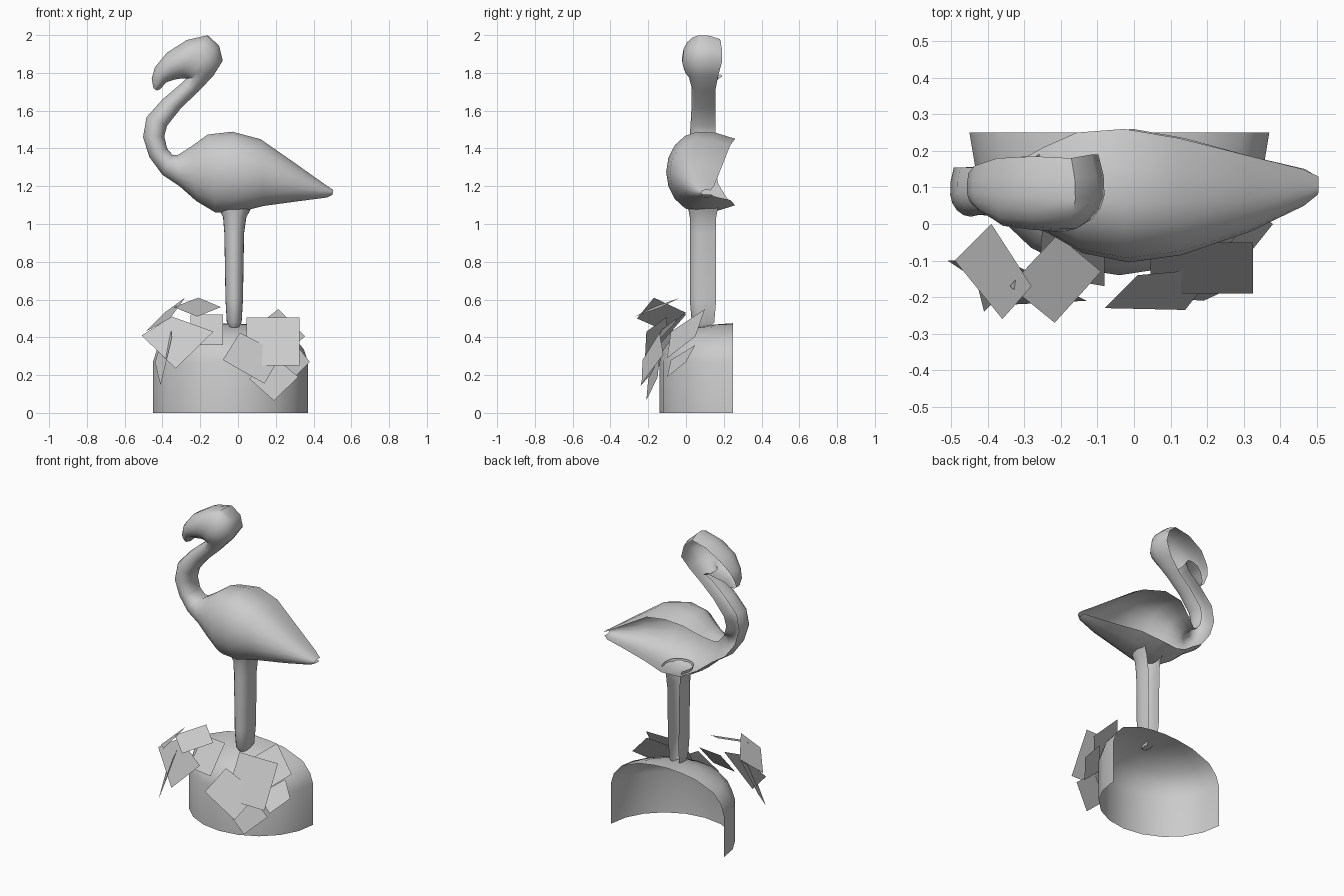
import bpy, math


def make(name, verts, faces, smooth=True):
    me = bpy.data.meshes.new(name)
    me.from_pydata(verts, [], faces)
    ob = bpy.data.objects.new(name, me)
    bpy.context.collection.objects.link(ob)
    bpy.context.view_layer.objects.active = ob
    ob.select_set(True)
    if smooth:
        bpy.ops.object.shade_smooth_by_angle(angle=math.radians(50))
    ob.select_set(False)
    return ob


def strip_faces(rows, cols):
    return [(r * cols + c, r * cols + c + 1, (r + 1) * cols + c + 1, (r + 1) * cols + c)
            for r in range(rows - 1) for c in range(cols - 1)]


def open_loft(name, rings, n=12, spread=125):
    """Loft of C-shaped sections, open towards +y.
    Ring: px, pz, qx, qz (the two outline points), front y, back edge y."""
    a = math.radians(spread)
    verts = []
    for px, pz, qx, qz, yf, yb in rings:
        yc = 0.5 * (yf + yb)
        for i in range(n + 1):
            t = -a + 2 * a * i / n
            k = 0.5 + 0.5 * math.sin(t)
            c = math.cos(t)
            y = yc - (yc - yf) * c if c > 0 else yc + (yb - yc) * c / math.cos(a)
            verts.append((px + (qx - px) * k, y, pz + (qz - pz) * k))
    return make(name, verts, strip_faces(len(rings), n + 1))


# Body, from the tail to the chest, then neck and head in one sweep
open_loft("bird_body", [
    (0.505, 1.18, 0.50, 1.155, 0.08, 0.13),
    (0.46, 1.21, 0.47, 1.14, 0.05, 0.15),
    (0.32, 1.31, 0.32, 1.12, -0.02, 0.185),
    (0.12, 1.45, 0.14, 1.095, -0.085, 0.235),
    (-0.03, 1.49, 0.00, 1.06, -0.105, 0.26),
    (-0.16, 1.475, -0.12, 1.06, -0.08, 0.25),
    (-0.25, 1.41, -0.22, 1.12, -0.025, 0.21),
    (-0.32, 1.365, -0.31, 1.20, 0.01, 0.17),
    (-0.345, 1.365, -0.40, 1.26, 0.02, 0.16),
    (-0.375, 1.40, -0.47, 1.355, 0.025, 0.155),
    (-0.39, 1.465, -0.503, 1.46, 0.02, 0.155),
    (-0.375, 1.52, -0.485, 1.565, 0.025, 0.155),
    (-0.30, 1.615, -0.40, 1.66, 0.03, 0.155),
    (-0.21, 1.70, -0.30, 1.745, 0.03, 0.155),
    (-0.13, 1.785, -0.275, 1.77, 0.015, 0.17),
    (-0.08, 1.865, -0.275, 1.77, -0.01, 0.19),
    (-0.10, 1.945, -0.28, 1.77, -0.02, 0.19),
    (-0.16, 2.0, -0.285, 1.77, -0.02, 0.18),
    (-0.27, 1.975, -0.30, 1.77, -0.015, 0.185),
    (-0.377, 1.907, -0.34, 1.763, -0.005, 0.18),
    (-0.44, 1.83, -0.38, 1.75, 0.03, 0.16),
    (-0.457, 1.77, -0.41, 1.715, 0.05, 0.14),
    (-0.448, 1.72, -0.43, 1.706, 0.075, 0.115)])

# Leg
open_loft("leg", [
    (-0.105, 1.09, 0.075, 1.09, 0.01, 0.17),
    (-0.08, 1.035, 0.045, 1.035, 0.02, 0.16),
    (-0.073, 0.95, 0.033, 0.95, 0.02, 0.16),
    (-0.067, 0.60, 0.027, 0.60, 0.02, 0.16),
    (-0.06, 0.48, 0.02, 0.48, 0.03, 0.15),
    (-0.04, 0.445, 0.00, 0.445, 0.06, 0.12)], n=10)

# Mound: half dome, open at the back and underneath
levels = [(1, 0), (1, 0.27), (0.95, 0.335), (0.82, 0.40), (0.5, 0.452), (0.25, 0.468), (0, 0.475)]
seg = 10
verts = []
for s, z in levels:
    for i in range(seg + 1):
        t = math.pi * i / seg
        verts.append((-0.04 - 0.41 * s * math.cos(t), 0.25 - 0.39 * s * math.sin(t), z))
mound = make("mound", verts, strip_faces(len(levels), seg + 1))
mound.data.validate()

# Leaves: four-cornered flat cards in two clusters
right_leaves = [
    [(.045, -.05, .505), (.325, -.05, .505), (.325, -.19, .25), (.045, -.19, .25)],
    [(.01, -.14, .425), (-.08, -.23, .28), (.14, -.235, .155), (.23, -.12, .31)],
    [(.19, -.21, .065), (.06, -.20, .18), (.19, -.14, .30), (.32, -.15, .19)],
    [(.214, .10, .55), (.355, .05, .405), (.22, -.10, .29), (.06, -.08, .43)],
    [(.38, 0, .27), (.31, .05, .36), (.20, -.08, .28), (.30, -.10, .19)]]
left_leaves = [
    [(-.35, -.10, .51), (-.51, -.10, .41), (-.33, -.22, .235), (-.13, -.21, .43)],
    [(-.09, -.13, .56), (-.217, -.27, .51), (-.34, -.17, .56), (-.21, -.03, .61)],
    [(-.39, 0, .53), (-.49, -.10, .43), (-.36, -.26, .50), (-.28, -.17, .61)],
    [(-.41, -.24, .145), (-.44, -.12, .27), (-.36, -.05, .50), (-.35, -.18, .40)],
    [(-.08, -.02, .52), (-.08, -.17, .36), (-.26, -.14, .36), (-.25, 0, .52)]]
for side, group in (("right", right_leaves), ("left", left_leaves)):
    for i, quad in enumerate(group):
        make(f"{side}_leaf_{i + 1}", quad, [(0, 1, 2, 3)], smooth=False)
